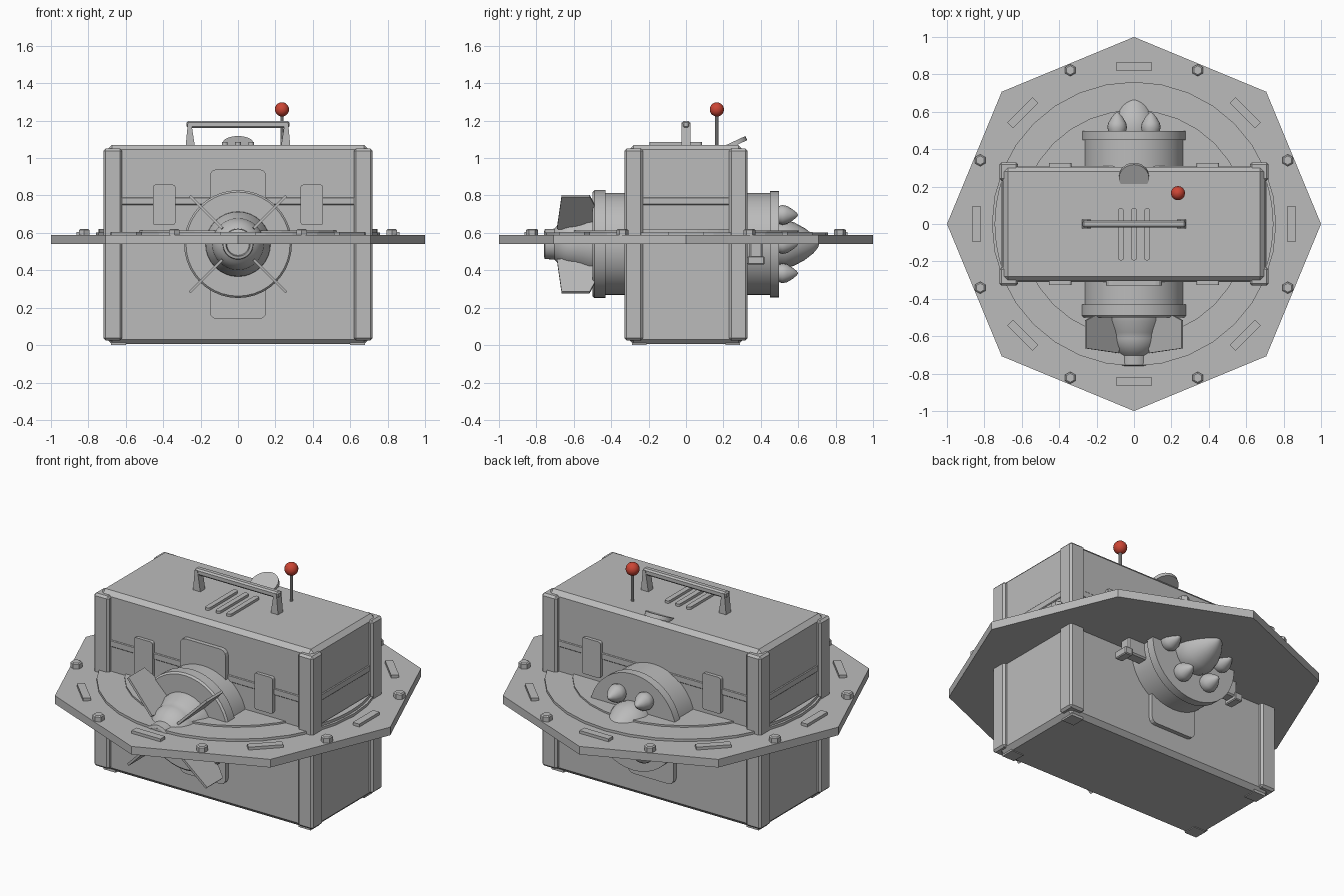
import bpy, bmesh, math
from mathutils import Matrix, Vector

cube = bpy.data.objects.get("Cube")
if cube:
    bpy.data.objects.remove(cube, do_unlink=True)


def material(name, rgb):
    m = bpy.data.materials.new(name)
    m.use_nodes = True
    m.diffuse_color = (*rgb, 1)
    m.node_tree.nodes["Principled BSDF"].inputs["Base Color"].default_value = (*rgb, 1)
    return m


GREY = material("grey metal", (0.5, 0.5, 0.5))
RED = material("red knob", (0.6, 0.06, 0.035))
HUB_Z = 0.54


def finish(name, bm, mat=GREY, smooth=False, matrix=None):
    bmesh.ops.recalc_face_normals(bm, faces=bm.faces)
    if matrix:
        bm.transform(matrix)
    me = bpy.data.meshes.new(name)
    bm.to_mesh(me)
    bm.free()
    ob = bpy.data.objects.new(name, me)
    bpy.context.collection.objects.link(ob)
    me.materials.append(mat)
    if smooth:
        bpy.ops.object.select_all(action='DESELECT')
        ob.select_set(True)
        bpy.context.view_layer.objects.active = ob
        bpy.ops.object.shade_smooth_by_angle(angle=math.radians(35))
    return ob


def box(name, x, y, z, bevel=0.0, angle=0.0):
    """Box from (min, max) ranges, optionally turned about the world z axis."""
    bm = bmesh.new()
    bmesh.ops.create_cube(bm, size=1)
    for v in bm.verts:
        v.co = Vector([(r[0] + r[1]) / 2 + c * (r[1] - r[0]) for c, r in zip(v.co, (x, y, z))])
    if bevel:
        bmesh.ops.bevel(bm, geom=bm.edges[:], offset=bevel, segments=1, affect='EDGES')
    return finish(name, bm, matrix=Matrix.Rotation(angle, 4, 'Z'))


def lathe(name, profile, sides, matrix=Matrix(), mat=GREY, smooth=True):
    """Turn (radius, height) points about local z and close both ends."""
    bm = bmesh.new()
    rings = []
    for r, h in profile:
        rings.append([bm.verts.new((r * math.sin(a), r * math.cos(a), h))
                      for a in (math.tau * i / sides for i in range(sides))])
    for a, b in zip(rings, rings[1:]):
        for i in range(sides):
            j = (i + 1) % sides
            bm.faces.new((a[i], a[j], b[j], b[i]))
    bm.faces.new(rings[0])
    bm.faces.new(rings[-1])
    return finish(name, bm, mat, smooth, matrix)


def prism(name, pts, depth, matrix=Matrix()):
    """Extrude a flat outline in local xy by depth, centred on local z."""
    bm = bmesh.new()
    f = bm.faces.new([bm.verts.new((x, y, -depth / 2)) for x, y in pts])
    top = bmesh.ops.extrude_face_region(bm, geom=[f])
    for v in top["geom"]:
        if isinstance(v, bmesh.types.BMVert):
            v.co.z += depth
    return finish(name, bm, matrix=matrix)


def rounded(w, h, r):
    """Rounded rectangle outline."""
    pts = []
    for k, (sx, sy) in enumerate(((1, 1), (-1, 1), (-1, -1), (1, -1))):
        for s in range(4):
            a = math.radians(90 * k + 30 * s)
            pts.append((sx * (w / 2 - r) + r * math.cos(a), sy * (h / 2 - r) + r * math.sin(a)))
    return pts


def wall_plate(name, x, z, y, w, h, r, depth=0.05):
    prism(name, rounded(w, h, r), depth,
          Matrix.Translation((x, y, z)) @ Matrix.Rotation(math.pi / 2, 4, 'X'))


# Case with corner posts and raised waist bands
box("case", (-0.70, 0.70), (-0.305, 0.305), (0.005, 1.07), 0.025)
for sx in (-1, 1):
    for sy in (-1, 1):
        box("corner_post", sorted((sx * 0.62, sx * 0.72)), sorted((sy * 0.23, sy * 0.33)),
            (0.025, 1.05), 0.012)
        box("corner_foot", sorted((sx * 0.6, sx * 0.68)), sorted((sy * 0.21, sy * 0.29)), (0, 0.02))
box("waist_band", (-0.705, 0.705), (-0.31, 0.31), (0.75, 0.79), 0.004)

# Octagonal deck, stepped discs and side ledges
lathe("octagon_deck", [(1, 0.54), (1, 0.588)], 8, smooth=False)
lathe("deck_disc", [(0.76, 0.58), (0.76, 0.603)], 32, smooth=False)
lathe("inner_disc", [(0.61, 0.58), (0.61, 0.613)], 32, smooth=False)
for turn in (0, math.pi):
    arc = [math.radians(-18 + 4.5 * i) for i in range(9)]
    prism("side_ledge", [(0.745 * math.cos(a), 0.745 * math.sin(a)) for a in arc], 0.04,
          Matrix.Rotation(turn, 4, 'Z') @ Matrix.Translation((0, 0, 0.6)))
for i in range(8):
    a = i * math.tau / 8
    box("deck_bar", (0.82, 0.863), (-0.095, 0.095), (0.58, 0.605), angle=a)
    b = a + math.tau / 16
    lathe("deck_bolt", [(0.032, 0.58), (0.032, 0.615), (0.024, 0.621)], 6,
          Matrix.Translation((0.89 * math.cos(b), 0.89 * math.sin(b), 0)), smooth=False)

# Wall panels
wall_plate("front_panel", 0, HUB_Z, -0.305, 0.30, 0.80, 0.035)
wall_plate("back_panel", 0, 0.34, 0.305, 0.30, 0.40, 0.035)
for sx in (-1, 1):
    for sy in (-1, 1):
        wall_plate("small_panel", sx * 0.395, 0.75, sy * 0.30, 0.12, 0.215, 0.012)

# Hubs: local z points outwards from the case
front = Matrix.Translation((0, 0, HUB_Z)) @ Matrix.Rotation(math.pi / 2, 4, 'X')
back = Matrix.Translation((0, 0, HUB_Z)) @ Matrix.Rotation(-math.pi / 2, 4, 'X')
lathe("front_hub", [(0.272, 0.29), (0.272, 0.43), (0.288, 0.43), (0.288, 0.49), (0.278, 0.5)], 40, front)
lathe("back_hub", [(0.272, 0.29), (0.272, 0.45), (0.285, 0.45), (0.285, 0.498)], 40, back)

# Front thruster with domed nose, tip and four diagonal fins
dome = [(0.14 * math.cos(t), 0.59 + 0.14 * math.sin(t)) for t in (math.radians(9 * i) for i in range(7))]
lathe("thruster_nose", [(0.175, 0.49), (0.172, 0.52), (0.15, 0.565), (0.146, 0.58)] + dome
      + [(0.08, 0.755), (0.065, 0.76), (0.06, 0.74)], 32, front)
fin = [(0.1, 0.5), (0.30, 0.49), (0.365, 0.515), (0.365, 0.665), (0.12, 0.69)]
for i in range(4):
    turn = Matrix.Rotation(math.pi / 4 + i * math.pi / 2, 4, 'Z')
    prism("thruster_fin", fin, 0.014, front @ turn @ Matrix.Rotation(math.pi / 2, 4, 'X'))

# Back cluster: one large cone ringed by six small ones
lathe("large_cone", [(0.125, 0.49), (0.13, 0.53), (0.115, 0.58), (0.085, 0.635), (0.05, 0.68),
                     (0.02, 0.705), (0.003, 0.712)], 24, back)
for i in range(6):
    a = i * math.tau / 6
    lathe("small_cone", [(0.045, 0.49), (0.053, 0.515), (0.048, 0.54), (0.03, 0.57), (0.012, 0.592),
                         (0.002, 0.598)], 16,
          back @ Matrix.Translation((0.18 * math.cos(a), 0.18 * math.sin(a), 0)))

# Side arms beside the back hub
for sx in (-1, 1):
    box("side_arm", sorted((sx * 0.24, sx * 0.38)), (0.34, 0.41), (0.45, 0.55), 0.008)
    box("side_arm_tip", sorted((sx * 0.36, sx * 0.41)), (0.33, 0.42), (0.43, 0.475), 0.005)

# Carry handle
box("handle_bar", (-0.275, 0.275), (-0.02, 0.02), (1.16, 1.198), 0.009)
leg = [(0.23, 1.06), (0.28, 1.06), (0.268, 1.19), (0.25, 1.19)]
for sx in (-1, 1):
    prism("handle_leg", [(sx * x, z) for x, z in leg], 0.046, Matrix.Rotation(math.pi / 2, 4, 'X'))

# Top vents, tilted round cap and antenna
for x in (-0.07, 0, 0.07):
    prism("top_vent", rounded(0.03, 0.28, 0.014), 0.03, Matrix.Translation((x, -0.055, 1.07)))
lathe("tilted_cap", [(0.08, -0.012), (0.08, 0.012)], 24,
      Matrix.Translation((0, 0.25, 1.073)) @ Matrix.Rotation(math.radians(25), 4, 'X'))
spot = Matrix.Translation((0.235, 0.165, 0))
lathe("antenna_rod", [(0.009, 1.06), (0.009, 1.24)], 10, spot)
ball = [(max(0.001, 0.038 * math.sin(t)), 1.26 - 0.038 * math.cos(t))
        for t in (math.pi * i / 10 for i in range(11))]
lathe("antenna_knob", ball, 16, spot, RED)
